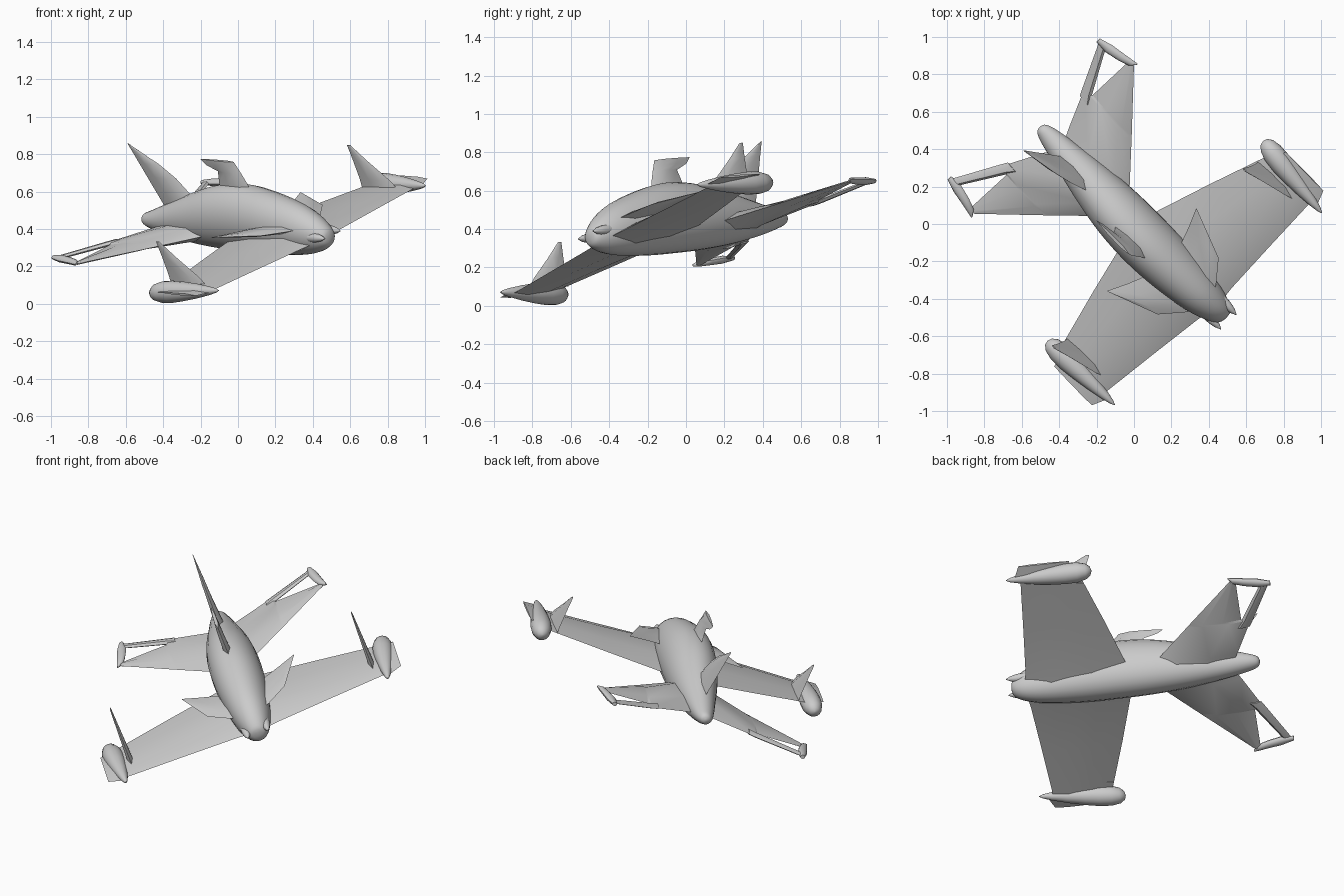
import bpy, bmesh, math
from mathutils import Matrix, Vector

cube = bpy.data.objects.get("Cube")
if cube:
    bpy.data.objects.remove(cube, do_unlink=True)

# Single grey hull colour
hull = bpy.data.materials.new("hull_grey")
hull.use_nodes = True
hull.diffuse_color = (0.6, 0.6, 0.6, 1)
hull.node_tree.nodes["Principled BSDF"].inputs["Base Color"].default_value = (0.6, 0.6, 0.6, 1)

# Banked flight attitude: local x = forward, y = left, z = up
fwd = Vector((0.696, -0.717, -0.063)).normalized()
left = Vector((0.689, 0.637, 0.348))
left = (left - fwd * left.dot(fwd)).normalized()
up = fwd.cross(left)
ATTITUDE = Matrix.Translation((0, 0, 0.41)) @ Matrix((fwd, left, up)).transposed().to_4x4()


def loft(name, rings, mirror=False, angle=40):
    """Skin a list of equal rings, cap both ends and place the part."""
    bm = bmesh.new()
    rows = [[bm.verts.new(p) for p in ring] for ring in rings]
    n = len(rows[0])
    for a, b in zip(rows, rows[1:]):
        for i in range(n):
            j = (i + 1) % n
            bm.faces.new((a[i], a[j], b[j], b[i]))
    bm.faces.new(rows[0])
    bm.faces.new(rows[-1])
    bmesh.ops.remove_doubles(bm, verts=bm.verts, dist=0.0005)
    bmesh.ops.recalc_face_normals(bm, faces=bm.faces)
    mesh = bpy.data.meshes.new(name)
    bm.to_mesh(mesh)
    bm.free()
    mesh.materials.append(hull)
    ob = bpy.data.objects.new(name, mesh)
    bpy.context.collection.objects.link(ob)
    ob.matrix_world = ATTITUDE
    if mirror:
        ob.modifiers.new("both_sides", 'MIRROR').use_axis = (False, True, False)
    bpy.ops.object.select_all(action='DESELECT')
    ob.select_set(True)
    bpy.context.view_layer.objects.active = ob
    bpy.ops.object.shade_smooth_by_angle(angle=math.radians(angle))
    return ob


def oval(x, y, half_w, low, high, n=24):
    """Upright oval ring across the forward axis."""
    ring = []
    for i in range(n):
        t = math.tau * i / n
        ring.append((x, y + half_w * math.cos(t),
                     (low + high) / 2 + (high - low) / 2 * math.sin(t)))
    return ring


def airfoil(y, lead, trail, z, thick):
    """Six-sided blade section between leading and trailing edges."""
    x = lambda k: lead + (trail - lead) * k
    h = thick / 2
    return [(lead, y, z), (x(.25), y, z + h), (x(.65), y, z + h * .8),
            (trail, y, z), (x(.65), y, z - h * .8), (x(.25), y, z - h)]


def fin(name, sections, y=0, mirror=False):
    """Upright blade from (height, lead, trail, thickness) sections."""
    rings = []
    for z, lead, trail, thick in sections:
        rings.append([(px, y + pz, z) for px, _, pz in airfoil(0, lead, trail, 0, thick)])
    return loft(name, rings, mirror, 35)


def smooth_stations(stations, steps=4):
    """Catmull-Rom refinement of fuselage stations."""
    out = []
    pts = [stations[0]] + stations + [stations[-1]]
    for a, b, c, d in zip(pts, pts[1:], pts[2:], pts[3:]):
        for s in range(steps):
            t = s / steps
            out.append([0.5 * (2 * q + (r - p) * t + (2 * p - 5 * q + 4 * r - w) * t * t
                               + (3 * q - p - 3 * r + w) * t ** 3)
                        for p, q, r, w in zip(a, b, c, d)])
    return out + [stations[-1]]


# Fuselage: forward position, half width, belly, back
body = [(.705, .012, -.025, .005), (.69, .05, -.06, .04), (.62, .085, -.095, .10),
        (.5, .115, -.118, .16), (.3, .14, -.13, .215), (.1, .148, -.13, .245),
        (-.1, .142, -.125, .23), (-.3, .12, -.11, .175), (-.5, .085, -.082, .105),
        (-.65, .055, -.05, .052), (-.71, .032, -.03, .03), (-.725, .006, -.006, .006)]
loft("fuselage", [oval(x, 0, w, lo, hi) for x, w, lo, hi in smooth_stations(body)])

# Pointed pods on either side of the nose
gun = [(.54, .02), (.6, .028), (.66, .025), (.7, .016), (.73, .002)]
loft("nose_gun", [oval(x, .06, r, .005 - r, .005 + r, 12) for x, r in gun], True)

# Main wings, flat with a gently tapered chord
loft("main_wing", [airfoil(0, .63, .0, -.035, .12), airfoil(.13, .61, .035, -.035, .09),
                   airfoil(.45, .585, .12, -.035, .055), airfoil(.8, .56, .22, -.035, .035)], True, 25)

# Wing tip pods, blunt behind and pointed ahead
pod = [(.148, .004), (.155, .025), (.18, .045), (.23, .058), (.3, .06), (.38, .053),
       (.48, .04), (.57, .024), (.62, .012), (.642, .002)]
rings = []
for x, r in pod:
    k = (x - .148) / .494
    z = -.052 + .032 * k
    rings.append(oval(x, .838 - .033 * k, r, z - r, z + r, 16))
loft("wing_tip_pod", rings, True)

# Thin plate outboard of each pod
loft("pod_plate", [airfoil(.8, .6, .25, -.03, .03), airfoil(.9, .56, .27, -.02, .012)], True)

# Swept fins on the wings beside the pods
fin("wing_fin", [(-.04, .5, .21, .036), (.02, .44, .205, .028), (.12, .3, .185, .018),
                 (.205, .19, .165, .008)], .742, True)

# Foreplanes
loft("foreplane", [airfoil(.04, .58, .2, .05, .05), airfoil(.12, .53, .25, .055, .04),
                   airfoil(.237, .437, .207, .068, .022), airfoil(.345, .168, .16, .08, .004)], True, 25)

# Tail wings: main panel, rear spar and tip bar around an open slot
loft("tail_wing", [airfoil(0, -.05, -.56, -.02, .13), airfoil(.1, -.14, -.61, -.02, .085),
                   airfoil(.324, -.345, -.71, -.02, .04), airfoil(.335, -.355, -.656, -.02, .038),
                   airfoil(.62, -.62, -.657, -.02, .015)], True, 25)
loft("tail_spar", [airfoil(.28, -.62, -.70, -.02, .025), airfoil(.324, -.654, -.722, -.02, .025),
                   airfoil(.55, -.778, -.83, -.015, .02), airfoil(.585, -.795, -.85, -.012, .016)], True)
bar = [(-.615, .642, .004), (-.64, .622, .02), (-.7, .605, .025), (-.78, .588, .028), (-.852, .578, .014)]
loft("tail_tip_bar", [oval(x, y, w, -.018 - w * .6, -.012 + w * .6, 10) for x, y, w in bar], True)

# Tall swept tail fin
fin("tail_fin", [(.0, -.2, -.52, .07), (.1, -.25, -.548, .06), (.18, -.33, -.59, .045),
                 (.25, -.4, -.627, .032), (.325, -.51, -.666, .024), (.365, -.59, -.687, .016),
                 (.43, -.715, -.722, .003)])

# Short back fin with a trailing upper lip
fin("back_fin", [(.18, .18, -.075, .05), (.25, .153, -.07, .04), (.315, .118, -.06, .034),
                 (.345, .1, -.14, .03), (.378, .08, -.178, .02)])
